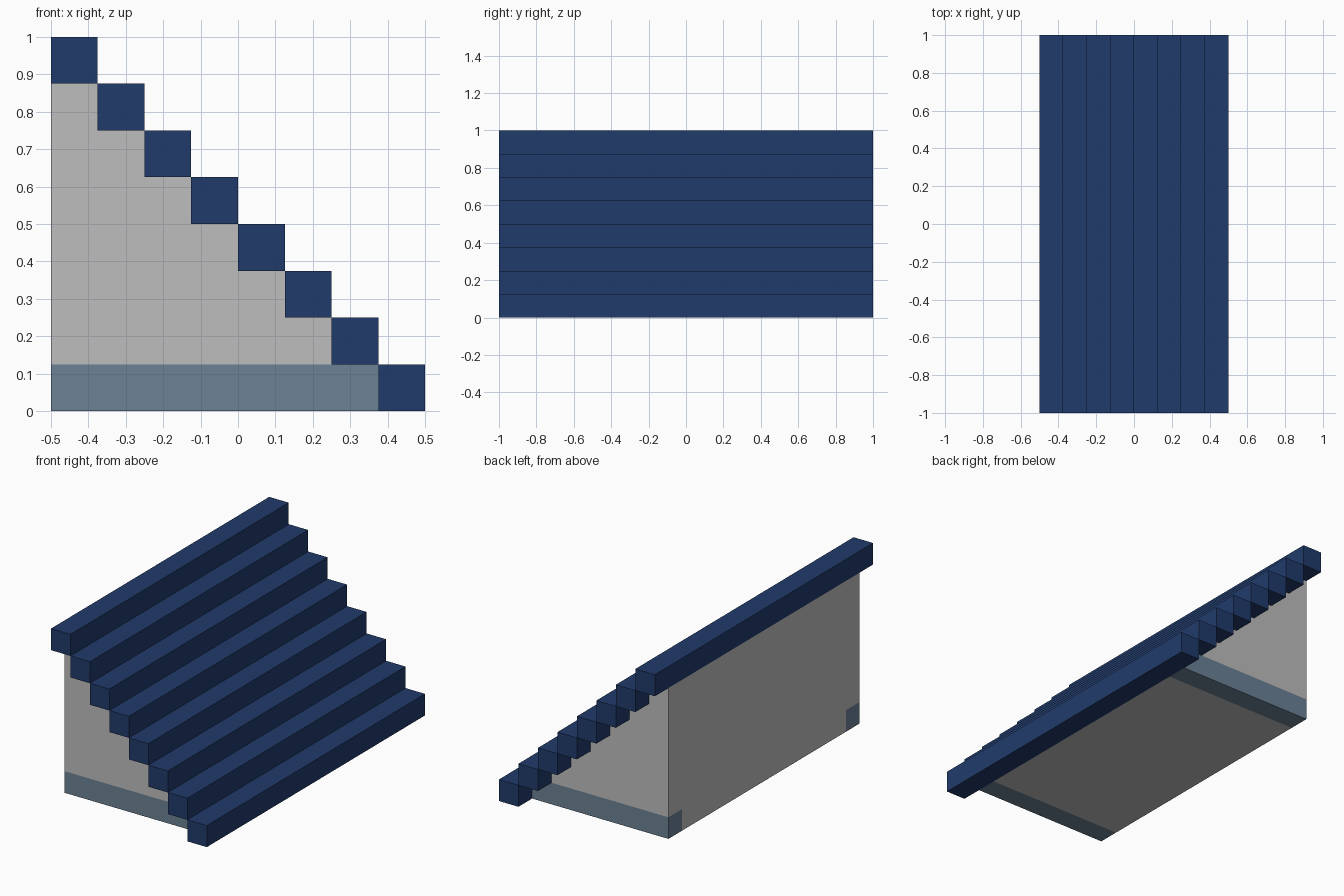
import bpy
import bmesh
from mathutils import Vector

old = bpy.data.objects.get("Cube")
if old:
    bpy.data.objects.remove(old, do_unlink=True)

STEPS = 8
S = 1 / STEPS            # tread depth and riser height
HALF_STEP = 1.0          # half length of each step
HALF_BODY = 1.0 - S      # half length of the recessed support


def material(name, color):
    mat = bpy.data.materials.new(name)
    mat.use_nodes = True
    mat.diffuse_color = (*color, 1)
    mat.node_tree.nodes["Principled BSDF"].inputs["Base Color"].default_value = (*color, 1)
    return mat


def prism(name, profile, y0, y1, mat):
    """Extrude an x-z profile along y."""
    bm = bmesh.new()
    face = bm.faces.new([bm.verts.new((x, y0, z)) for x, z in profile])
    out = bmesh.ops.extrude_face_region(bm, geom=[face])
    moved = [g for g in out["geom"] if isinstance(g, bmesh.types.BMVert)]
    bmesh.ops.translate(bm, verts=moved, vec=Vector((0, y1 - y0, 0)))
    bmesh.ops.recalc_face_normals(bm, faces=bm.faces[:])
    mesh = bpy.data.meshes.new(name)
    bm.to_mesh(mesh)
    bm.free()
    mesh.materials.append(mat)
    obj = bpy.data.objects.new(name, mesh)
    bpy.context.collection.objects.link(obj)
    return obj


def rect(x0, x1, z0, z1):
    return [(x0, z0), (x1, z0), (x1, z1), (x0, z1)]


navy = material("navy_blue", (0.0152, 0.0437, 0.147))
grey = material("light_grey", (0.509, 0.515, 0.509))
slate = material("slate_blue", (0.150, 0.223, 0.305))

# Steps: square beams rising towards -x
for i in range(STEPS):
    x = 0.5 - S * (i + 1)
    prism(f"step_{i + 1}", rect(x, x + S, S * i, S * (i + 1)),
          -HALF_STEP, HALF_STEP, navy)

# Stepped support under the beams
profile = [(-0.5, S)]
for k in range(1, STEPS - 1):
    x = 0.5 - S * (k + 1)
    profile += [(x, S * k), (x, S * (k + 1))]
profile.append((-0.5, 1 - S))
prism("support", profile, -HALF_BODY, HALF_BODY, grey)

# Base course with a coloured curb at each end
base = rect(-0.5, 0.5 - S, 0, S)
inner = HALF_BODY - S
prism("base", base, -inner, inner, grey)
prism("front_curb", base, -HALF_BODY, -inner, slate)
prism("back_curb", base, inner, HALF_BODY, slate)
